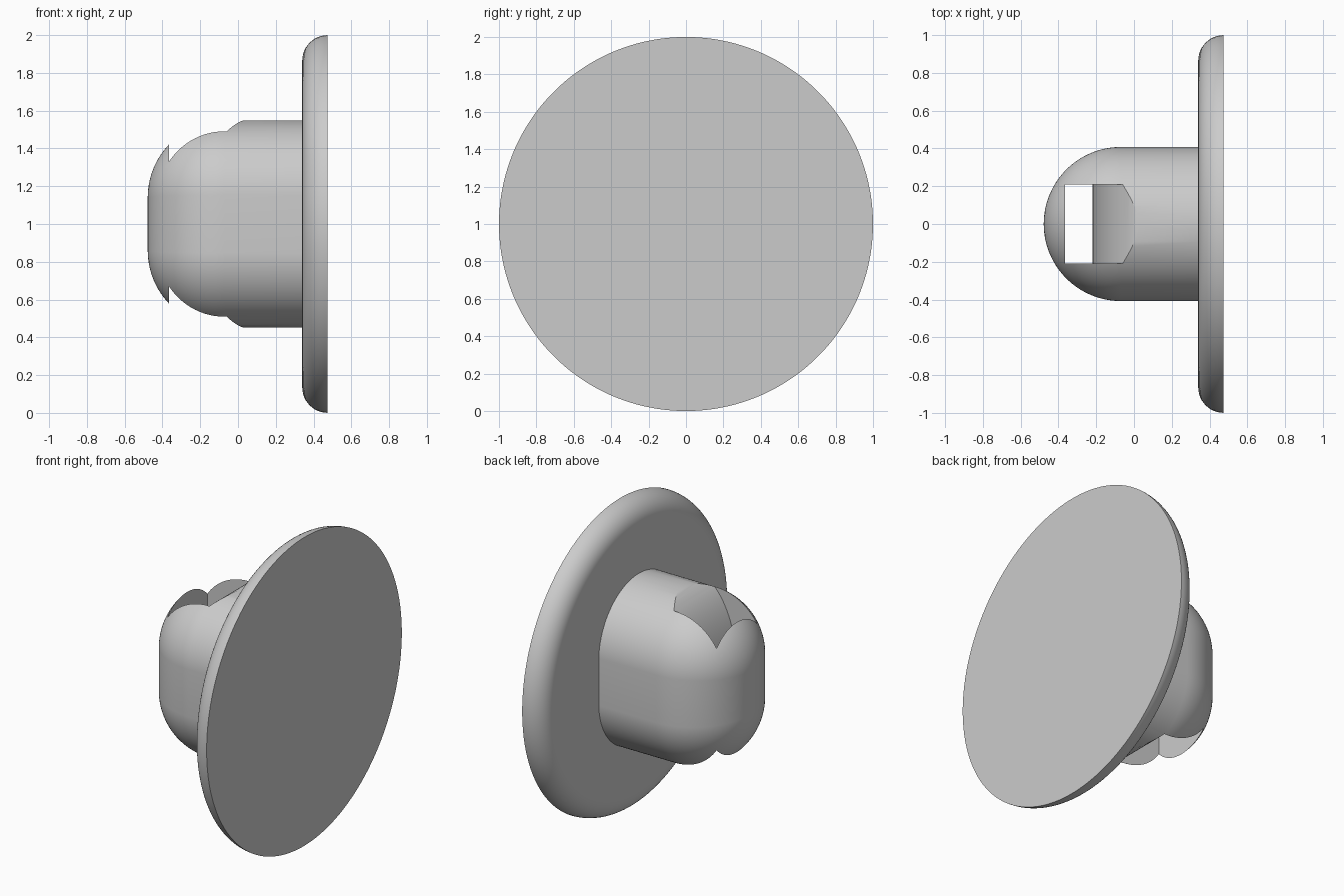
import bpy, bmesh
from math import sin, cos, pi, radians

if "Cube" in bpy.data.objects:
    bpy.data.objects.remove(bpy.data.objects["Cube"], do_unlink=True)

grey = bpy.data.materials.new("grey plastic")
grey.use_nodes = True
colour = (0.6, 0.6, 0.6, 1)
grey.diffuse_color = colour
grey.node_tree.nodes["Principled BSDF"].inputs["Base Color"].default_value = colour


def finish(name, bm):
    """Turn a bmesh into a named object in the scene."""
    bmesh.ops.recalc_face_normals(bm, faces=bm.faces)
    mesh = bpy.data.meshes.new(name)
    bm.to_mesh(mesh)
    bm.free()
    mesh.materials.append(grey)
    obj = bpy.data.objects.new(name, mesh)
    bpy.context.collection.objects.link(obj)
    return obj


def lathe(name, profile, steps, stretch=0):
    """Revolve (x, radius) points about the x axis, pulling the two halves apart in z."""
    bm = bmesh.new()
    rings = []
    for x, r in profile:
        ring = []
        for i in range(steps):
            a = 2 * pi * (i + 0.5) / steps
            shift = stretch if sin(a) > 0 else -stretch
            ring.append(bm.verts.new((x, r * cos(a), 1 + r * sin(a) + shift)))
        rings.append(ring)
    for a, b in zip(rings, rings[1:]):
        for i in range(steps):
            j = (i + 1) % steps
            bm.faces.new((a[i], a[j], b[j], b[i]))
    bm.faces.new(rings[0])
    bm.faces.new(rings[-1])
    return finish(name, bm)


def smooth(obj):
    bpy.ops.object.select_all(action="DESELECT")
    obj.select_set(True)
    bpy.context.view_layer.objects.active = obj
    bpy.ops.object.shade_smooth_by_angle(angle=radians(30))


# Round face plate with one rolled edge
edge = 0.135
arc = [pi / 2 * i / 12 for i in range(13)]
plate = lathe("face_plate",
              [(0.34 + edge * (1 - cos(t)), 1 - edge + edge * sin(t)) for t in arc], 128)

# Elongated shank with a domed end
radius = 0.408
dome = [pi / 2 * i / 24 for i in range(25)]
shank_profile = [(-0.07 - radius * cos(t), max(radius * sin(t), 0.002)) for t in dome]
shank = lathe("shank", shank_profile + [(0.36, radius)], 96, stretch=0.14)

# Slot through the shank: flat outer wall, bowed inner wall
bow = [radians(-80 + 160 * i / 40) for i in range(41)]
outline = [(-0.365, 0.2), (0.1, 0.2)]
outline += [(-0.22 + 0.31 * (1 - cos(t)), 1 + 0.56 * sin(t)) for t in bow]
outline += [(0.1, 1.8), (-0.365, 1.8)]
bm = bmesh.new()
side = bm.faces.new([bm.verts.new((x, -0.208, z)) for x, z in outline])
extruded = bmesh.ops.extrude_face_region(bm, geom=[side])["geom"]
bmesh.ops.translate(bm, vec=(0, 0.416, 0),
                    verts=[v for v in extruded if isinstance(v, bmesh.types.BMVert)])
cutter = finish("slot_cutter", bm)
cutter.hide_render = True

cut = shank.modifiers.new("slot", "BOOLEAN")
cut.operation = "DIFFERENCE"
cut.solver = "EXACT"
cut.object = cutter
bpy.context.view_layer.objects.active = shank
bpy.ops.object.modifier_apply(modifier=cut.name)
bpy.data.objects.remove(cutter, do_unlink=True)

for part in (plate, shank):
    smooth(part)
